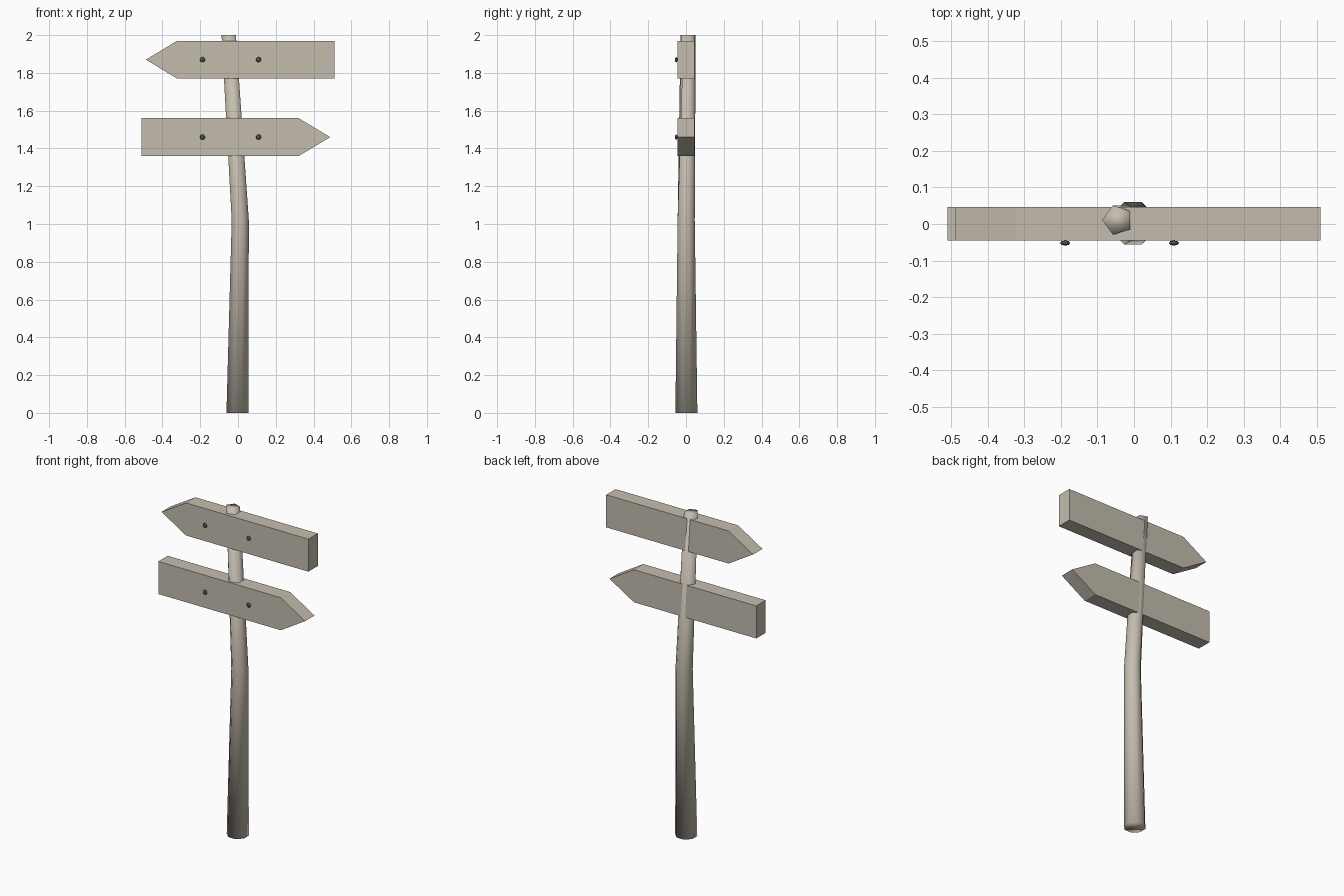
import bpy, bmesh, math
from mathutils import Matrix

cube = bpy.data.objects.get("Cube")
if cube:
    bpy.data.objects.remove(cube)


def material(name, rgb):
    m = bpy.data.materials.new(name)
    m.use_nodes = True
    m.diffuse_color = (*rgb, 1)
    m.node_tree.nodes["Principled BSDF"].inputs["Base Color"].default_value = (*rgb, 1)
    return m


wood = material("weathered wood", (0.56, 0.51, 0.43))
iron = material("dark iron", (0.07, 0.08, 0.07))


def finish(name, bm, mat, smooth=False):
    bmesh.ops.recalc_face_normals(bm, faces=bm.faces[:])
    mesh = bpy.data.meshes.new(name)
    bm.to_mesh(mesh)
    bm.free()
    mesh.materials.append(mat)
    for p in mesh.polygons:
        p.use_smooth = smooth
    ob = bpy.data.objects.new(name, mesh)
    bpy.context.collection.objects.link(ob)
    return ob


def ring(bm, sides, start, x, y, z, r):
    angles = [start + math.tau * i / sides for i in range(sides)]
    return [(a, bm.verts.new((x + r * math.cos(a), y + r * math.sin(a), z))) for a in angles]


def loft(bm, low, high):
    # Join each lower vertex to the upper one nearest in angle
    match = [min(high, key=lambda h: -math.cos(h[0] - a))[1] for a, v in low]
    for i in range(len(low)):
        j = (i + 1) % len(low)
        corners = [low[i][1], low[j][1], match[j], match[i]]
        bm.faces.new(list(dict.fromkeys(corners)))


# Bent post: eight sides below, narrowing to five at the top
bm = bmesh.new()
eighth, fifth = math.pi / 8, math.pi / 5
rings = [ring(bm, 8, eighth, -0.003, 0.002, 0, 0.063),
         ring(bm, 8, eighth, 0.012, 0.001, 1.02, 0.049),
         ring(bm, 5, fifth, -0.045, 0.011, 2, 0.042)]
for low, high in zip(rings, rings[1:]):
    loft(bm, low, high)
for end in (rings[0], rings[-1]):
    bm.faces.new([v for a, v in end])
finish("post", bm, wood, smooth=True)


# Arrow boards, each held by two nails
def board(name, z, way):
    half, front, back = 0.1, -0.045, 0.046
    outline = [(-0.51, -half), (0.322, -half), (0.488, 0), (0.322, half), (-0.51, half)]
    bm = bmesh.new()
    face = bm.faces.new([bm.verts.new((way * x, front, z + h)) for x, h in outline])
    out = bmesh.ops.extrude_face_region(bm, geom=[face])
    moved = [g for g in out["geom"] if isinstance(g, bmesh.types.BMVert)]
    bmesh.ops.translate(bm, verts=moved, vec=(0, back - front, 0))
    finish(name, bm, wood)
    for side, x in (("right", -0.188), ("left", 0.109)):
        bm = bmesh.new()
        place = Matrix.Translation((x, -0.052, z)) @ Matrix.Diagonal((1, 0.5, 1, 1))
        bmesh.ops.create_uvsphere(bm, u_segments=8, v_segments=6, radius=0.014, matrix=place)
        finish(f"{name}_{side}_nail", bm, iron, smooth=True)


board("upper_board", 1.87, -1)
board("lower_board", 1.46, 1)
